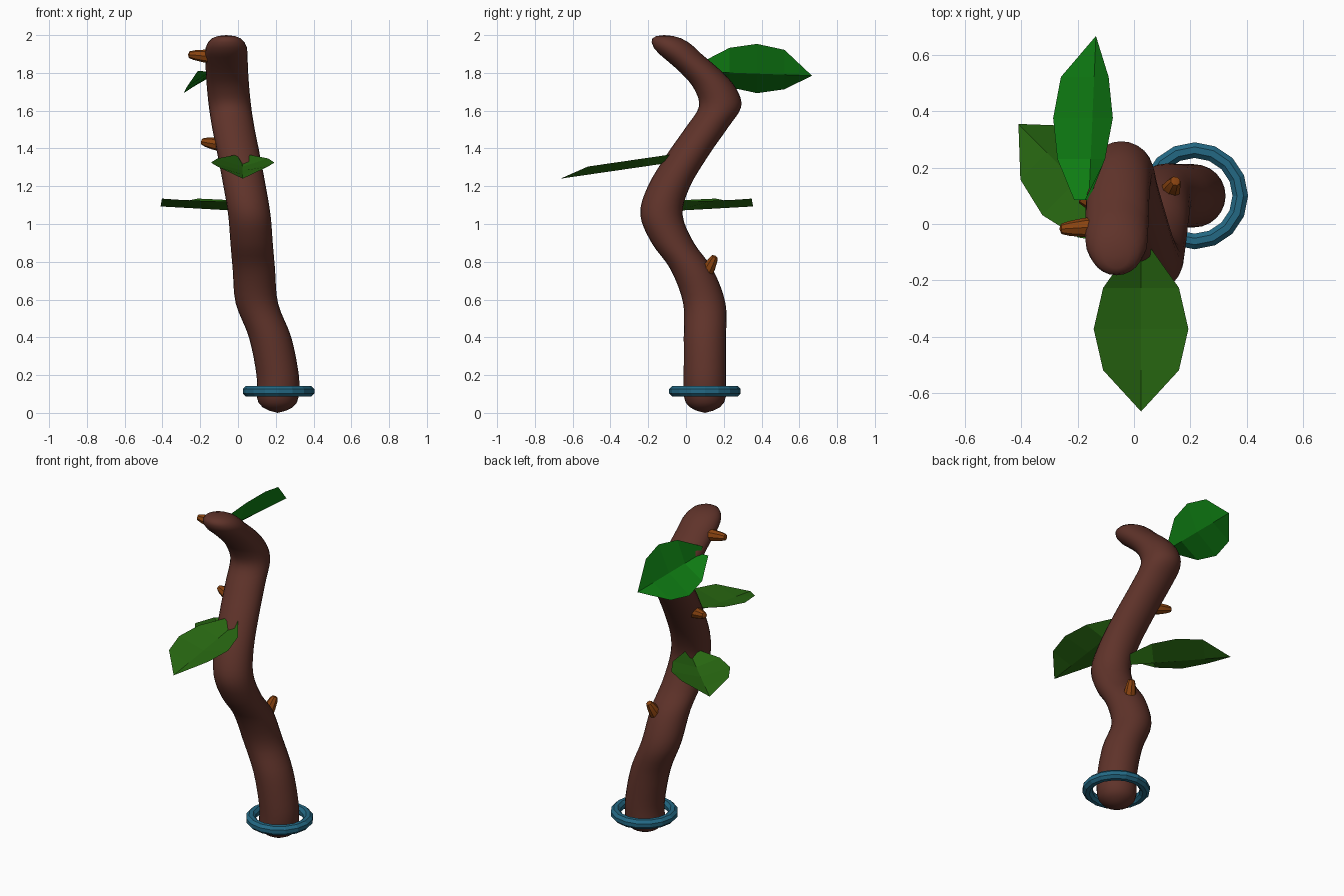
import bpy, bmesh, math
from mathutils import Vector

if "Cube" in bpy.data.objects:
    bpy.data.objects.remove(bpy.data.objects["Cube"])


def material(name, rgb):
    m = bpy.data.materials.new(name)
    m.diffuse_color = (*rgb, 1)
    m.use_nodes = True
    m.node_tree.nodes["Principled BSDF"].inputs["Base Color"].default_value = m.diffuse_color
    return m


BARK = material("bark brown", (0.115, 0.033, 0.023))
THORN = material("thorn orange", (0.25, 0.056, 0.005))
BLUE = material("ring blue", (0.017, 0.14, 0.23))
LEAF = material("leaf green", (0.022, 0.145, 0.006))
BRIGHT = material("bright leaf green", (0.005, 0.22, 0.007))


def finish(name, bm, mat, smooth=None, recalc=True):
    if recalc:
        bmesh.ops.recalc_face_normals(bm, faces=bm.faces)
    mesh = bpy.data.meshes.new(name)
    bm.to_mesh(mesh)
    bm.free()
    mesh.materials.append(mat)
    ob = bpy.data.objects.new(name, mesh)
    bpy.context.collection.objects.link(ob)
    if smooth:
        bpy.context.view_layer.objects.active = ob
        ob.select_set(True)
        bpy.ops.object.shade_smooth_by_angle(angle=math.radians(smooth))
        ob.select_set(False)
    return ob


def loft(bm, rings, cap_a, cap_b):
    """Skin rings of points and close both ends with a fan to a pole."""
    vs = [[bm.verts.new(p) for p in r] for r in rings]
    n = len(vs[0])
    for a, b in zip(vs, vs[1:]):
        for i in range(n):
            j = (i + 1) % n
            bm.faces.new((a[i], a[j], b[j], b[i]))
    for ring, pole in ((vs[0], cap_a), (vs[-1], cap_b)):
        p = bm.verts.new(pole)
        for i in range(n):
            bm.faces.new((ring[i], ring[(i + 1) % n], p))


# Winding trunk: horizontal rings along a path of (x, y, z)
PATH = [Vector(p) for p in (
    (0.21, 0.10, 0.09), (0.21, 0.10, 0.20), (0.17, 0.10, 0.40),
    (0.10, 0.097, 0.58), (0.084, 0.03, 0.76), (0.072, -0.07, 0.90),
    (0.06, -0.13, 1.05), (0.035, -0.09, 1.20), (0.003, 0.012, 1.37),
    (-0.025, 0.11, 1.51), (-0.042, 0.18, 1.62), (-0.052, 0.155, 1.715),
    (-0.058, 0.085, 1.80), (-0.062, -0.03, 1.90))]


def circle(c, r, n=24):
    return [Vector((c[0] + r * math.cos(2 * math.pi * i / n),
                    c[1] + r * math.sin(2 * math.pi * i / n), c[2]))
            for i in range(n)]


def smooth_path(pts, steps):
    out = []
    for i in range(len(pts) - 1):
        a, b = pts[max(i - 1, 0)], pts[i]
        c, d = pts[i + 1], pts[min(i + 2, len(pts) - 1)]
        for s in range(steps):
            t = s / steps
            out.append(0.5 * (2 * b + (c - a) * t
                              + (2 * a - 5 * b + 4 * c - d) * t ** 2
                              + (3 * b - a - 3 * c + d) * t ** 3))
    return out + [pts[-1]]


rings = [circle((0.21, 0.10, z), r) for z, r in ((0.012, 0.045), (0.03, 0.08), (0.055, 0.102))]
rings += [circle(p, 0.112) for p in smooth_path(PATH, 4)]
rings += [circle((-0.062, y, z), r) for y, z, r in
          ((-0.06, 1.932, 0.11), (-0.085, 1.962, 0.097), (-0.102, 1.983, 0.076), (-0.112, 1.995, 0.045))]
bm = bmesh.new()
loft(bm, rings, (0.21, 0.10, 0.0), (-0.062, -0.115, 2.0))
finish("trunk", bm, BARK, 50)

# Loose ring round the foot
bm = bmesh.new()
N, M = 16, 8
grid = [[bm.verts.new((0.215 + (0.162 + 0.03 * math.cos(v)) * math.cos(u),
                       0.10 + (0.162 + 0.03 * math.cos(v)) * math.sin(u),
                       0.115 + 0.03 * math.sin(v)))
         for v in [2 * math.pi * (j + 0.5) / M for j in range(M)]]
        for u in [2 * math.pi * i / N for i in range(N)]]
for i in range(N):
    for j in range(M):
        a, b, k = grid[i], grid[(i + 1) % N], (j + 1) % M
        bm.faces.new((a[j], b[j], b[k], a[k]))
finish("foot_ring", bm, BLUE)


# Blunt thorns
def thorn(name, base, tip, r):
    base, tip = Vector(base), Vector(tip)
    axis = tip - base
    q = axis.to_track_quat('Z', 'Y')
    rings = [[base + axis * t + q @ p for p in circle((0, 0, 0), r * k, 8)]
             for t, k in ((0, 1), (0.35, 0.95), (0.75, 0.72), (0.95, 0.5))]
    bm = bmesh.new()
    loft(bm, rings, base, tip)
    finish(name, bm, THORN, 40)


thorn("upper_thorn", (-0.13, -0.01, 1.885), (-0.265, -0.018, 1.897), 0.036)
thorn("middle_thorn", (-0.095, 0.06, 1.42), (-0.195, 0.092, 1.437), 0.034)
thorn("lower_thorn", (0.122, 0.105, 0.735), (0.148, 0.155, 0.832), 0.036)


# Leaves: a straight midrib with two halves folded up from it
def leaf(name, base, tip, side, up, mat):
    base, tip, side, up = map(Vector, (base, tip, side, up))
    bm = bmesh.new()
    rows = []
    for t, w in ((0, 0.18), (0.25, 0.8), (0.5, 1), (0.75, 0.8)):
        c = base.lerp(tip, t)
        rows.append([bm.verts.new(c + s * side * 0.168 * w + abs(s) * up * 0.043)
                     for s in (-1, 0, 1)])
    end = bm.verts.new(tip)
    for a, b in zip(rows, rows[1:]):
        for k in (0, 1):
            bm.faces.new((a[k], a[k + 1], b[k + 1], b[k]))
    for k in (0, 1):
        bm.faces.new((rows[-1][k], rows[-1][k + 1], end))
    bm.normal_update()
    if sum(f.normal.dot(up) for f in bm.faces) < 0:
        bmesh.ops.reverse_faces(bm, faces=bm.faces)
    finish(name, bm, mat, recalc=False)


leaf("front_leaf", (0.025, -0.08, 1.325), (0.025, -0.665, 1.24),
     (1, 0, 0), (0, 0, 1), LEAF)
leaf("back_left_leaf", (-0.002, -0.055, 1.07), (-0.41, 0.355, 1.093),
     (0.707, 0.707, 0), (0, 0, 1.1), LEAF)
leaf("top_leaf", (-0.16, 0.085, 1.807), (-0.135, 0.667, 1.785),
     (0.63, 0, 0.776), (-0.776, 0, 0.63), BRIGHT)
